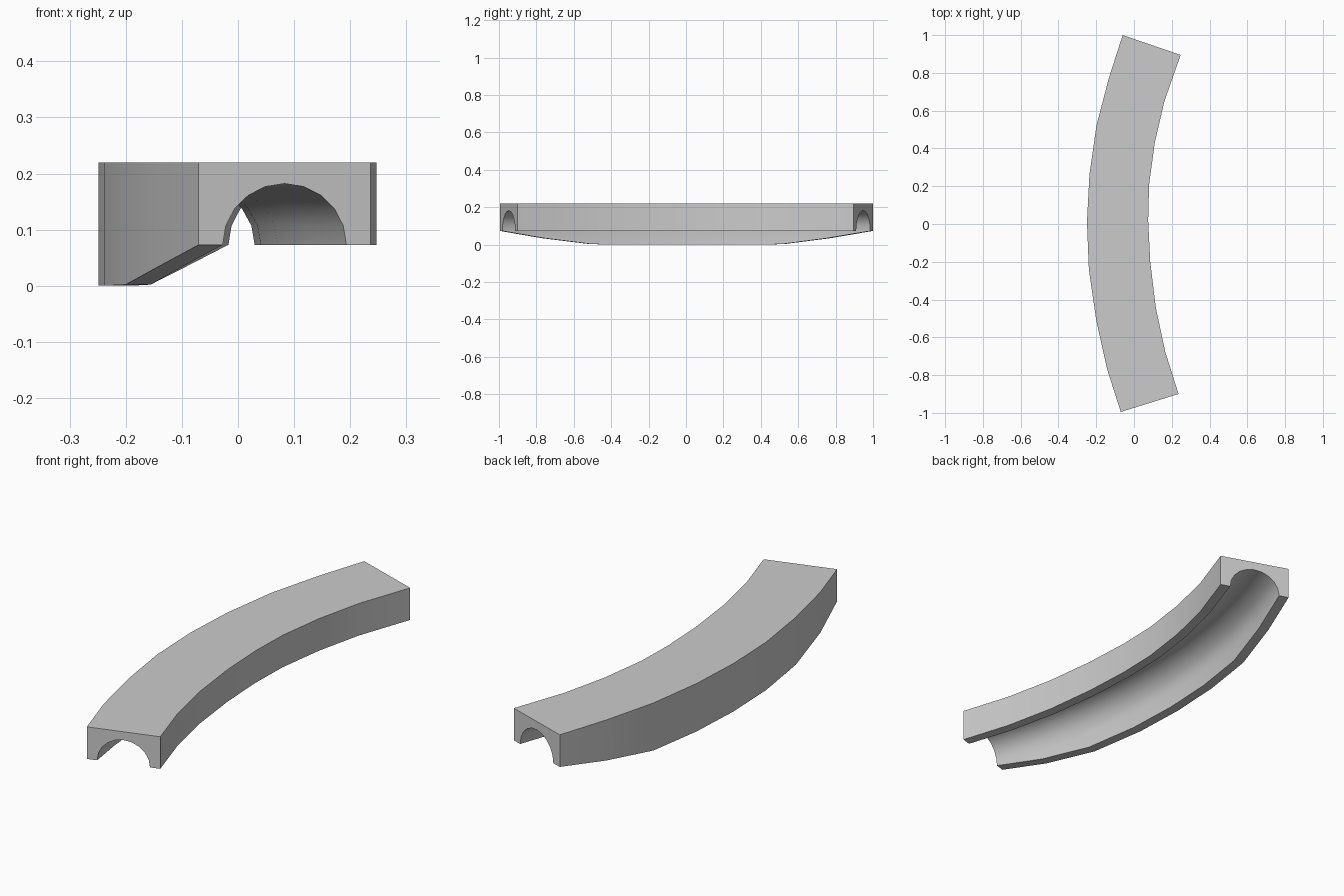
import bpy, bmesh, math

if "Cube" in bpy.data.objects:
    bpy.data.objects.remove(bpy.data.objects["Cube"])

# Plan outline: outer (convex) edge, inner edge, and outer wall's lower height per station
OUTER = [(-0.07, -0.995), (-0.142, -0.77), (-0.2, -0.51), (-0.239, -0.24), (-0.249, 0.01),
         (-0.236, 0.26), (-0.199, 0.52), (-0.134, 0.77), (-0.06, 1.0)]
INNER = [(0.236, -0.9), (0.165, -0.675), (0.115, -0.44), (0.086, -0.2), (0.075, 0.02),
         (0.08, 0.21), (0.11, 0.43), (0.161, 0.65), (0.247, 0.895)]
LOW = [0.073, 0.034, 0.002, 0, 0, 0, 0.002, 0.034, 0.073]
TOP, SPRING, APEX, WALL, ARCH_SEGS = 0.22, 0.073, 0.182, 0.14, 10


def section(low):
    """Channel profile: u runs from outer edge (0) to inner edge (1)."""
    pts = [(0, TOP), (1, TOP), (1, SPRING)]
    for i in range(ARCH_SEGS + 1):
        a = math.pi * i / ARCH_SEGS
        pts.append((0.5 + (0.5 - WALL) * math.cos(a),
                    SPRING + (APEX - SPRING) * math.sin(a)))
    return pts + [(WALL, low), (0, low)]


# Curved beam with arched channel underneath
bm = bmesh.new()
rings = []
for (ox, oy), (ix, iy), low in zip(OUTER, INNER, LOW):
    rings.append([bm.verts.new((ox + (ix - ox) * u, oy + (iy - oy) * u, z))
                  for u, z in section(low)])
n = len(rings[0])
for a, b in zip(rings, rings[1:]):
    for i in range(n):
        j = (i + 1) % n
        bm.faces.new((a[i], a[j], b[j], b[i]))
# End caps
bm.faces.new(rings[0])
bm.faces.new(rings[-1][::-1])
bmesh.ops.remove_doubles(bm, verts=bm.verts, dist=1e-5)
bmesh.ops.recalc_face_normals(bm, faces=bm.faces)

mesh = bpy.data.meshes.new("curved_channel")
bm.to_mesh(mesh)
bm.free()
obj = bpy.data.objects.new("curved_channel", mesh)
bpy.context.collection.objects.link(obj)
bpy.context.view_layer.objects.active = obj
obj.select_set(True)
bpy.ops.object.shade_smooth_by_angle(angle=math.radians(30))
